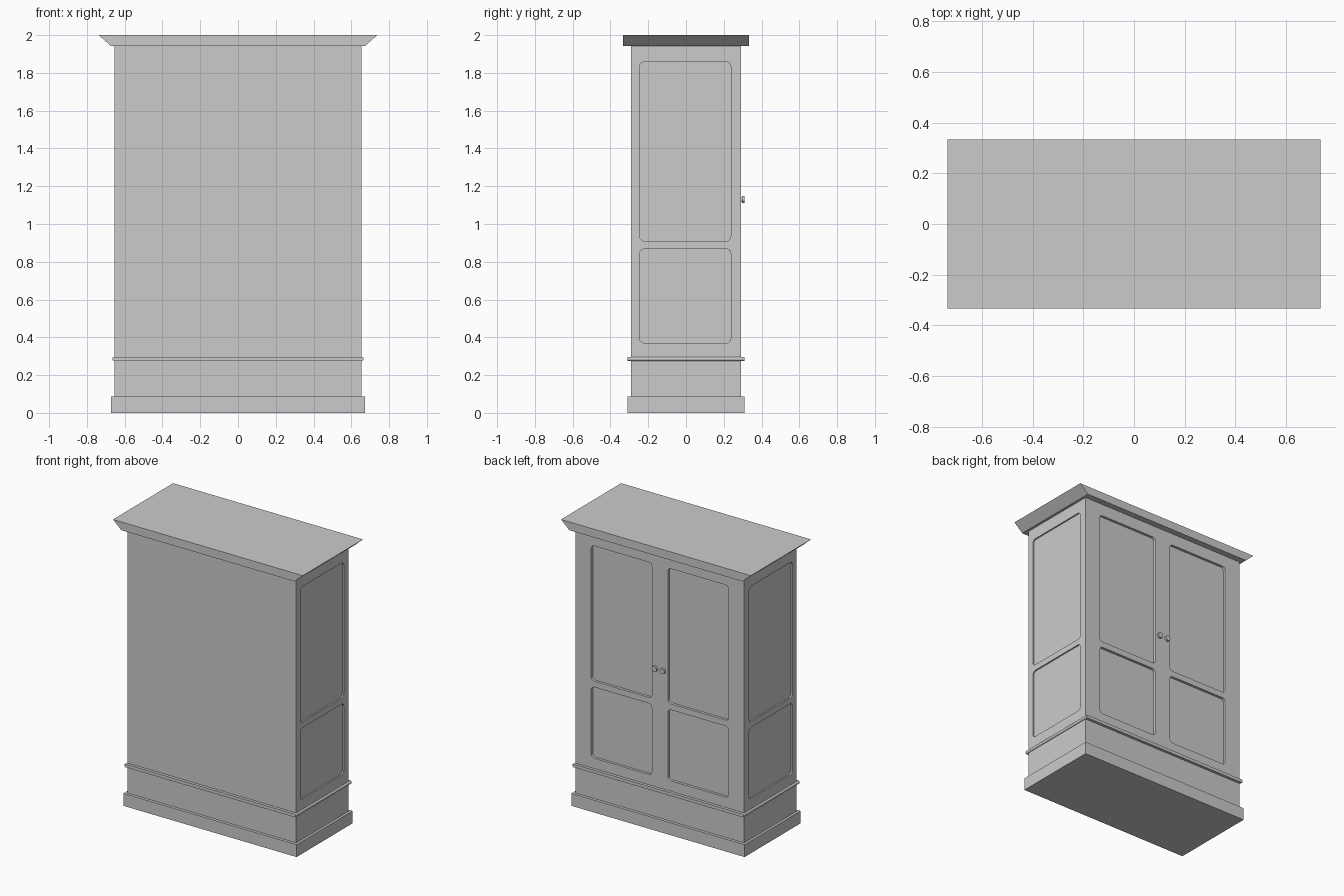
import bpy, bmesh
from mathutils import Matrix, Vector

cube = bpy.data.objects.get("Cube")
if cube:
    bpy.data.objects.remove(cube)

grey = bpy.data.materials.new("plain_grey")
grey.use_nodes = True
grey.diffuse_color = (0.6, 0.6, 0.6, 1)
grey.node_tree.nodes["Principled BSDF"].inputs["Base Color"].default_value = (0.6, 0.6, 0.6, 1)


def add_object(name, bm):
    bmesh.ops.recalc_face_normals(bm, faces=bm.faces)
    mesh = bpy.data.meshes.new(name)
    bm.to_mesh(mesh)
    bm.free()
    mesh.materials.append(grey)
    obj = bpy.data.objects.new(name, mesh)
    bpy.context.collection.objects.link(obj)
    return obj


def add_box(bm, low, high, axis=None, radius=0, segments=4):
    """Box between two corners; edges along the axis may be rounded."""
    low, high = Vector(low), Vector(high)
    place = Matrix.Translation((low + high) / 2) @ Matrix.Diagonal((*(high - low), 1))
    verts = bmesh.ops.create_cube(bm, size=1, matrix=place)["verts"]
    if axis is not None:
        edges = {e for v in verts for e in v.link_edges}
        along = [e for e in edges
                 if abs((e.verts[0].co - e.verts[1].co).normalized()[axis]) > 0.9]
        bmesh.ops.bevel(bm, geom=along, offset=radius, segments=segments,
                        profile=0.5, affect='EDGES')


def box_object(name, low, high, **rounding):
    bm = bmesh.new()
    add_box(bm, low, high, **rounding)
    return add_object(name, bm)


W, D = 0.655, 0.29

# Carcass, with sunk panels in both doors and both sides
carcass = box_object("carcass", (-W, -D, 0.04), (W, D, 1.95))
bm = bmesh.new()
for bottom, top in ((0.37, 0.868), (0.91, 1.858)):
    for side in (-1, 1):
        x0, x1 = sorted((side * 0.062, side * 0.533))
        add_box(bm, (x0, D - 0.018, bottom), (x1, D + 0.05, top), axis=1, radius=0.025)
        x0, x1 = sorted((side * (W - 0.01), side * (W + 0.05)))
        add_box(bm, (x0, -0.245, bottom), (x1, 0.237, top), axis=0, radius=0.025)
cutter = add_object("panel_cutter", bm)
cutter.hide_render = True
cut = carcass.modifiers.new("panels", 'BOOLEAN')
cut.object = cutter
cut.operation = 'DIFFERENCE'
cut.solver = 'EXACT'
bpy.context.view_layer.objects.active = carcass
bpy.ops.object.modifier_apply(modifier=cut.name)
bpy.data.objects.remove(cutter)

# Plinth and the rounded moulding above it
box_object("plinth", (-0.672, -0.31, 0), (0.672, 0.31, 0.087))
box_object("waist_moulding", (-0.665, -0.31, 0.275), (0.665, 0.31, 0.297),
           axis=1, radius=0.009, segments=3)

# Cornice, flared at both ends
bm = bmesh.new()
profile = [(-0.672, 1.942), (0.672, 1.942), (0.737, 2), (-0.737, 2)]
face = bm.faces.new([bm.verts.new((x, -0.333, z)) for x, z in profile])
grown = bmesh.ops.extrude_face_region(bm, geom=[face])["geom"]
bmesh.ops.translate(bm, vec=(0, 0.666, 0),
                    verts=[v for v in grown if isinstance(v, bmesh.types.BMVert)])
add_object("cornice", bm)

# Door knobs: a short stem and a wider head
for name, x in (("left_knob", 0.031), ("right_knob", -0.031)):
    bm = bmesh.new()
    for radius, start, end in ((0.011, D - 0.005, 0.3), (0.019, 0.296, 0.31)):
        place = Matrix.Translation((x, (start + end) / 2, 1.13)) @ Matrix.Rotation(1.5708, 4, 'X')
        bmesh.ops.create_cone(bm, cap_ends=True, segments=12, radius1=radius,
                              radius2=radius, depth=end - start, matrix=place)
    add_object(name, bm)
